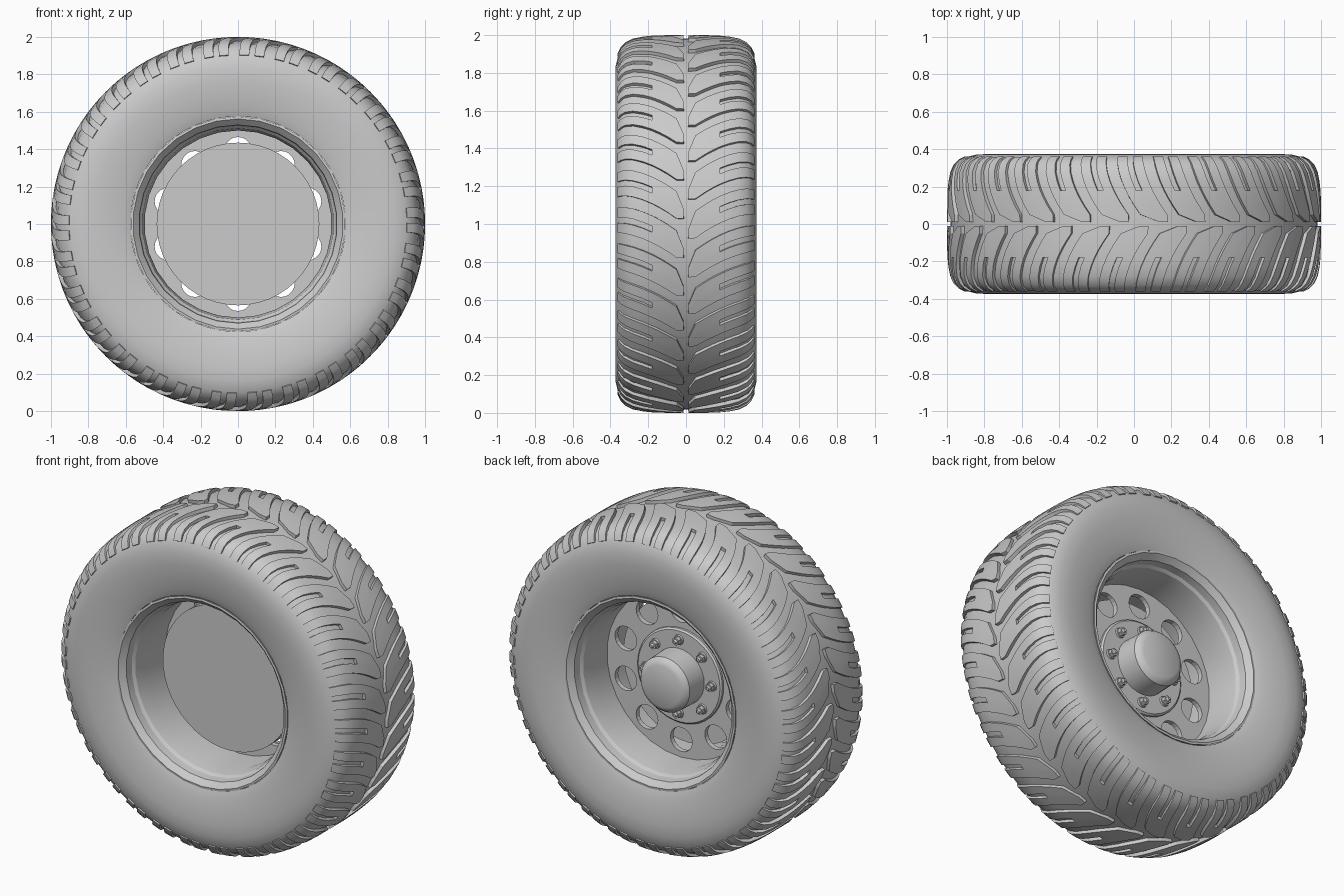
import bpy, bmesh, math
from mathutils import Matrix, Vector

if "Cube" in bpy.data.objects:
    bpy.data.objects.remove(bpy.data.objects["Cube"])

PITCH = math.tau / 30          # angle between tread lugs


def polar(r, angle, y):
    """Point on the wheel; angle runs clockwise from the top, seen from the front."""
    return Vector((r * math.sin(angle), y, 1 + r * math.cos(angle)))


def activate(ob):
    bpy.ops.object.select_all(action='DESELECT')
    ob.select_set(True)
    bpy.context.view_layer.objects.active = ob


def finish(name, bm, smooth=30, recalc=True):
    if recalc:
        bmesh.ops.recalc_face_normals(bm, faces=bm.faces)
    mesh = bpy.data.meshes.new(name)
    bm.to_mesh(mesh)
    bm.free()
    ob = bpy.data.objects.new(name, mesh)
    bpy.context.collection.objects.link(ob)
    if smooth:
        activate(ob)
        bpy.ops.object.shade_smooth_by_angle(angle=math.radians(smooth))
    return ob


def lathe(name, profile, segments, ring=False):
    """Spin (radius, y) points about the axle; ring closes the profile, else the ends are capped."""
    bm = bmesh.new()
    rows = [[bm.verts.new(polar(r, math.tau * i / segments, y)) for i in range(segments)]
            for r, y in profile]
    pairs = list(zip(rows, rows[1:])) + ([(rows[-1], rows[0])] if ring else [])
    for a, b in pairs:
        for i in range(segments):
            j = (i + 1) % segments
            bm.faces.new((a[i], a[j], b[j], b[i]))
    if not ring:
        bm.faces.new(rows[0])
        bm.faces.new(rows[-1])
    return finish(name, bm)


def apply_modifier(ob, mod):
    activate(ob)
    bpy.ops.object.modifier_apply(modifier=mod.name)


def mirrored(half):
    """Mirror a half profile to the other side of the wheel."""
    return half + [(r, -y) for r, y in reversed(half)]


def add_cylinder(bm, radius, top_radius, length, sides, centre):
    turn = Matrix.Rotation(-math.pi / 2, 4, 'X')
    bmesh.ops.create_cone(bm, cap_ends=True, segments=sides, radius1=radius, radius2=top_radius,
                          depth=length, matrix=Matrix.Translation(centre) @ turn)


# Tyre carcass
lathe("tyre", mirrored([(0.575, 0.34), (0.62, 0.357), (0.77, 0.374), (0.84, 0.372), (0.9, 0.357),
                        (0.94, 0.33), (0.966, 0.28), (0.978, 0.2), (0.981, 0.08)]), 60, ring=True)

# Tread lugs: curved chevron blocks whose outer half is split by a slit
STATIONS = [(0.012, 1.0), (0.05, 1.0), (0.1, 1.0), (0.14, 0.999), (0.18, 0.997), (0.23, 0.992),
            (0.28, 0.982), (0.32, 0.963), (0.345, 0.938), (0.362, 0.905)]
COLUMNS = (-0.5, -0.11, 0.11, 0.5)
bm = bmesh.new()
for side, phase in ((1, 0.7), (-1, 0.2)):
    for k in range(30):
        rows = []
        for n, (y, r) in enumerate(STATIONS):
            sweep = -0.17 * (1 - (1 - y / 0.37) ** 1.8)
            row = []
            for c in COLUMNS:
                width = 0.145
                shift = 0
                if n == 0:             # pointed inner end
                    width, shift = 0.05, 0.02
                arc = sweep + shift + c * width
                row.append(bm.verts.new(polar(r, (k + phase) * PITCH + arc, side * y)))
            rows.append(row)
        for n, (a, b) in enumerate(zip(rows, rows[1:])):
            for c in range(3):
                if c == 1 and n >= 4:
                    continue
                quad = [a[c], a[c + 1], b[c + 1], b[c]]
                bm.faces.new(quad if side > 0 else quad[::-1])
bmesh.ops.delete(bm, geom=[v for v in bm.verts if not v.link_faces], context='VERTS')
tread = finish("tread", bm, smooth=0, recalc=False)
solid = tread.modifiers.new("Thickness", 'SOLIDIFY')
solid.thickness, solid.offset = 0.03, -1
apply_modifier(tread, solid)
bpy.ops.object.shade_smooth_by_angle(angle=math.radians(25))

# Rim barrel with stepped lips
inside = [(0.575, 0.345), (0.562, 0.347), (0.53, 0.315), (0.525, 0.27), (0.512, 0.255), (0.5, 0.18)]
outside = [(0.52, 0.18), (0.56, 0.3)]
lathe("rim", mirrored(inside) + [(r, -y) for r, y in reversed(outside)] + outside, 30, ring=True)

# Wheel plate with ten round openings
plate = lathe("wheel_plate", [(0.505, 0.015), (0.505, 0.045)], 60)
bm = bmesh.new()
for i in range(10):
    add_cylinder(bm, 0.073, 0.073, 0.2, 20, polar(0.392, math.tau * i / 10, 0.03))
cutter = finish("hole_cutter", bm, smooth=0)
cutter.hide_render = True
cut = plate.modifiers.new("Holes", 'BOOLEAN')
cut.operation, cut.object, cut.solver = 'DIFFERENCE', cutter, 'EXACT'
apply_modifier(plate, cut)
bpy.data.objects.remove(cutter)

# Brake drum behind the plate
lathe("brake_drum", [(0.435, -0.1), (0.435, -0.02)], 48)

# Hub flange and cap
lathe("hub_flange", [(0.285, 0.03), (0.285, 0.058), (0.275, 0.067)], 40)
lathe("hub_cap", [(0.17, 0.05), (0.165, 0.2), (0.15, 0.22), (0.125, 0.232)], 32)

# Wheel nuts on washers
bm = bmesh.new()
for i in range(8):
    angle = math.tau * i / 8
    add_cylinder(bm, 0.031, 0.028, 0.012, 16, polar(0.222, angle, 0.071))
    add_cylinder(bm, 0.024, 0.024, 0.024, 6, polar(0.222, angle, 0.088))
    add_cylinder(bm, 0.014, 0.009, 0.014, 12, polar(0.222, angle, 0.106))
finish("wheel_nuts", bm)
